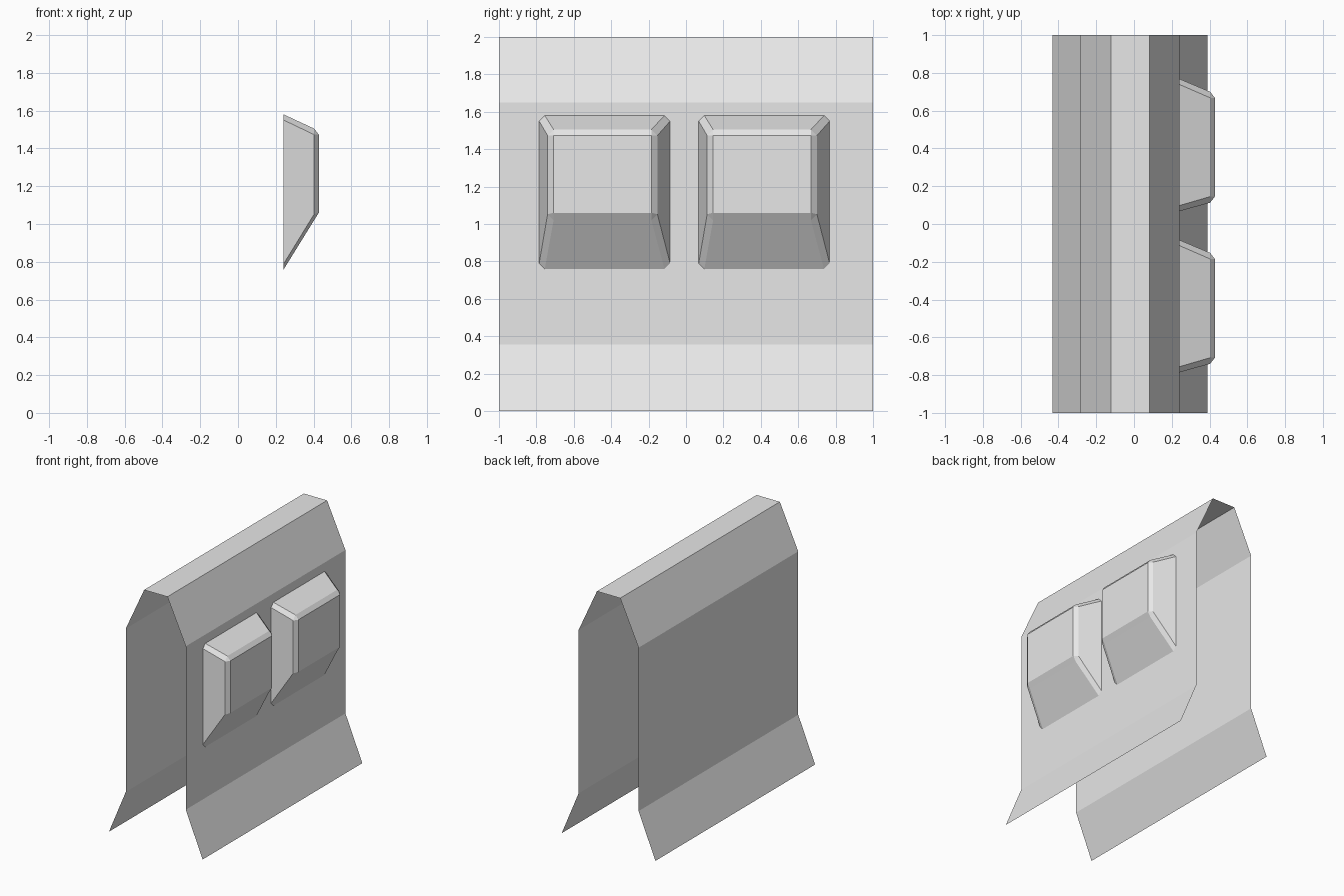
import bpy
import bmesh

cube = bpy.data.objects.get("Cube")
if cube:
    bpy.data.objects.remove(cube, do_unlink=True)

# Single plain colour
grey = bpy.data.materials.new("light grey")
grey.use_nodes = True
grey.diffuse_color = (0.8, 0.8, 0.8, 1)
grey.node_tree.nodes["Principled BSDF"].inputs["Base Color"].default_value = (0.8, 0.8, 0.8, 1)


def make_object(name, bm):
    mesh = bpy.data.meshes.new(name)
    bm.to_mesh(mesh)
    bm.free()
    mesh.materials.append(grey)
    obj = bpy.data.objects.new(name, mesh)
    bpy.context.collection.objects.link(obj)
    return obj


# Folded sheet shell: half profile (offset from the ridge centre, height), mirrored
RIDGE_X = -0.021
WALL_X = 0.242
half = [(0.411, 0), (0.263, 0.355), (0.263, 1.65), (0.102, 2)]
profile = half + [(-x, z) for x, z in reversed(half)]

bm = bmesh.new()
front, back = [[bm.verts.new((RIDGE_X + x, y, z)) for x, z in profile] for y in (-1, 1)]
for i in range(len(profile) - 1):
    bm.faces.new((front[i], back[i], back[i + 1], front[i + 1]))
make_object("folded_shell", bm)


def ring(bm, x, y0, y1, z0, z1, cut):
    """Rectangle on the wall plane with its corners cut off."""
    points = [(y0 + cut, z0), (y1 - cut, z0), (y1, z0 + cut), (y1, z1 - cut),
              (y1 - cut, z1), (y0 + cut, z1), (y0, z1 - cut), (y0, z0 + cut)]
    return [bm.verts.new((x, y, z)) for y, z in points]


# Raised panels: wide base, narrower rim, chamfered flat face
def raised_panel(name, y):
    bm = bmesh.new()
    base = ring(bm, WALL_X, y, y + 0.70, 0.76, 1.58, 0.03)
    rim = ring(bm, 0.403, y + 0.045, y + 0.632, 1.02, 1.505, 0.032)
    face = ring(bm, 0.428, y + 0.077, y + 0.60, 1.06, 1.473, 0)
    for lower, upper in ((base, rim), (rim, face)):
        for i in range(8):
            j = (i + 1) % 8
            bm.faces.new((lower[i], lower[j], upper[j], upper[i]))
    bm.faces.new(face)
    bmesh.ops.remove_doubles(bm, verts=bm.verts, dist=0.0005)
    return make_object(name, bm)


raised_panel("front_raised_panel", -0.785)
raised_panel("back_raised_panel", 0.068)
